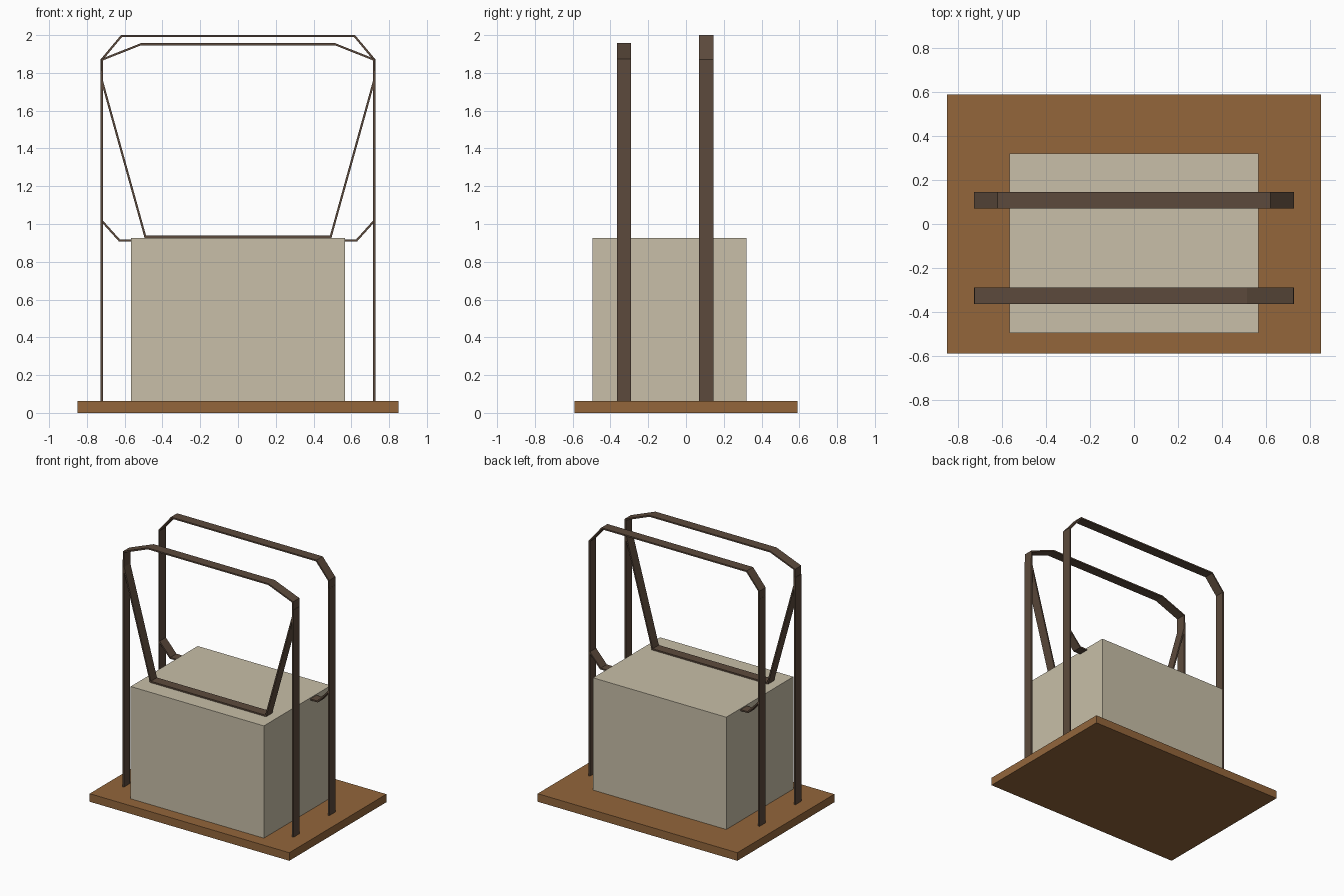
import bpy
import bmesh
from mathutils import Vector

cube = bpy.data.objects.get("Cube")
if cube:
    bpy.data.objects.remove(cube, do_unlink=True)


def material(name, srgb):
    colour = [((c / 255 + 0.055) / 1.055) ** 2.4 for c in srgb] + [1]
    mat = bpy.data.materials.new(name)
    mat.use_nodes = True
    mat.diffuse_color = colour
    mat.node_tree.nodes["Principled BSDF"].inputs["Base Color"].default_value = colour
    return mat


wood = material("warm wood", (147, 102, 59))
stone = material("pale beige", (200, 191, 168))
leather = material("dark brown", (92, 74, 60))


def finish(name, bm, mat):
    bmesh.ops.recalc_face_normals(bm, faces=bm.faces)
    mesh = bpy.data.meshes.new(name)
    bm.to_mesh(mesh)
    bm.free()
    mesh.materials.append(mat)
    bpy.context.collection.objects.link(bpy.data.objects.new(name, mesh))


def box(name, low, high, mat):
    bm = bmesh.new()
    bmesh.ops.create_cube(bm, size=1)
    for v in bm.verts:
        v.co = [a + (b - a) * (c + 0.5) for a, b, c in zip(low, high, v.co)]
    finish(name, bm, mat)


def loop_band(name, half, y0, y1, mat, thick=0.011):
    """Closed flat band; half is its right outline from top to bottom."""
    outer = [Vector(p) for p in half] + [Vector((-x, z)) for x, z in reversed(half)]
    inner = []
    for i, p in enumerate(outer):
        a = (p - outer[i - 1]).normalized()
        b = (outer[(i + 1) % len(outer)] - p).normalized()
        na, nb = Vector((a.y, -a.x)), Vector((b.y, -b.x))
        inner.append(p + (na + nb) * thick / (1 + na.dot(nb)))
    bm = bmesh.new()
    rings = [[bm.verts.new((p.x, y, p.y)) for p in path]
             for path, y in ((outer, y0), (outer, y1), (inner, y1), (inner, y0))]
    n = len(outer)
    for r in range(4):
        s, t = rings[r], rings[(r + 1) % 4]
        for i in range(n):
            j = (i + 1) % n
            bm.faces.new((s[i], s[j], t[j], t[i]))
    finish(name, bm, mat)


# Base board and block
box("base_board", (-0.85, -0.59, 0), (0.85, 0.59, 0.062), wood)
box("block", (-0.567, -0.495, 0.062), (0.567, 0.32, 0.926), stone)

# Closed carrying bands
loop_band("front_band", [(0.515, 1.957), (0.725, 1.874), (0.725, 1.755), (0.495, 0.927)],
          -0.365, -0.29, leather)
loop_band("back_band", [(0.62, 2.0), (0.727, 1.872), (0.727, 1.015), (0.63, 0.907)],
          0.07, 0.145, leather)

# Upright legs
for side, s in (("left", 1), ("right", -1)):
    for end, y, top in (("front", -0.365, 1.81), ("back", 0.07, 1.81)):
        xs = sorted((s * 0.716, s * 0.728))
        box(f"{end}_{side}_leg", (xs[0], y, 0.062), (xs[1], y + 0.075, top), leather)
